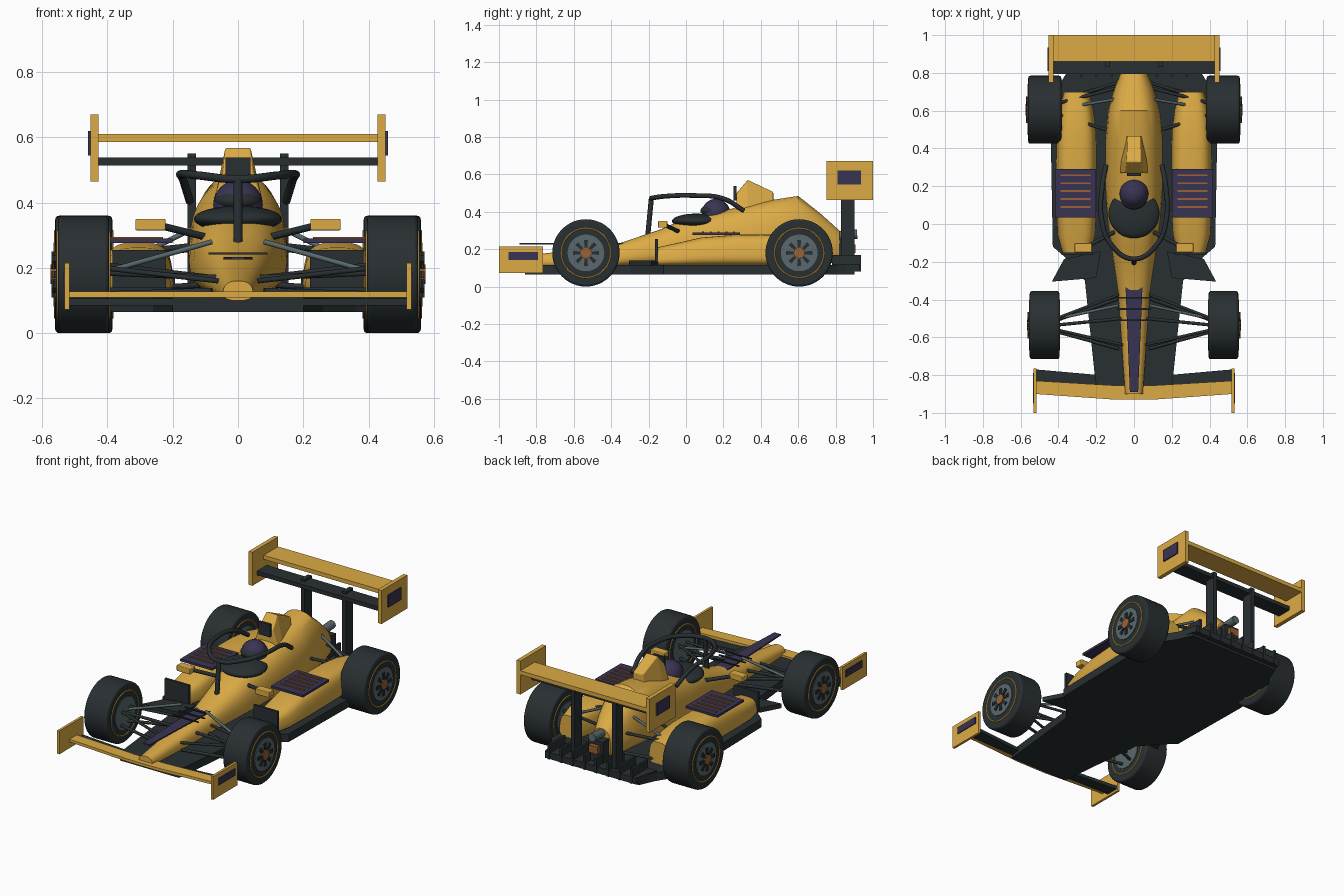
import bpy, bmesh, math
from mathutils import Vector

if "Cube" in bpy.data.objects:
    bpy.data.objects.remove(bpy.data.objects["Cube"])

def mat(name, c):
    m = bpy.data.materials.new(name)
    m.diffuse_color = (*c, 1)
    m.use_nodes = True
    m.node_tree.nodes["Principled BSDF"].inputs["Base Color"].default_value = m.diffuse_color
    return m

YEL = mat("yellow", (.72, .41, .06))
DARK = mat("carbon", (.022, .029, .032))
PUR = mat("purple", (.042, .034, .085))
ORG = mat("copper", (.32, .12, .035))
GREY = mat("rim_grey", (.10, .14, .15))

def finish(ob, m, smooth=False, bevel=0):
    ob.data.materials.append(m)
    if bevel:
        b = ob.modifiers.new("bevel", 'BEVEL')
        b.width, b.segments = bevel, 3
    if smooth:
        bpy.ops.object.select_all(action='DESELECT')
        ob.select_set(True)
        bpy.context.view_layer.objects.active = ob
        bpy.ops.object.shade_smooth_by_angle(angle=math.radians(32))
    return ob

def mesh(name, verts, faces, m, **kw):
    bm = bmesh.new()
    vs = [bm.verts.new(v) for v in verts]
    for f in faces:
        bm.faces.new([vs[i] for i in f])
    bmesh.ops.recalc_face_normals(bm, faces=bm.faces)
    me = bpy.data.meshes.new(name)
    bm.to_mesh(me)
    bm.free()
    ob = bpy.data.objects.new(name, me)
    bpy.context.collection.objects.link(ob)
    return finish(ob, m, **kw)

def bridge(name, rings, m, **kw):
    n = len(rings[0])
    faces = [(k*n+i, k*n+(i+1) % n, (k+1)*n+(i+1) % n, (k+1)*n+i)
             for k in range(len(rings)-1) for i in range(n)]
    faces += [tuple(range(n)), tuple((len(rings)-1)*n+i for i in range(n))]
    return mesh(name, [v for r in rings for v in r], faces, m, **kw)

def prism(name, pts, z0, z1, m, **kw):
    return bridge(name, [[(x, y, z) for x, y in pts] for z in (z0, z1)], m, **kw)

def box(name, x0, x1, y0, y1, z0, z1, m, **kw):
    return prism(name, [(x0, y0), (x1, y0), (x1, y1), (x0, y1)], z0, z1, m, **kw)

def loft(name, secs, m, cx=0, power=.75, taper=.25, n=32):
    # sections: y, half width, bottom, top
    rings = []
    for y, hw, z0, z1 in secs:
        ring = []
        for i in range(n):
            a = 2*math.pi*(i+.5)/n
            c, s = math.cos(a), math.sin(a)
            c, s = math.copysign(abs(c)**power, c), math.copysign(abs(s)**power, s)
            t = (s+1)/2
            ring.append((cx+hw*c*(1.1-taper*t), y, z0+(z1-z0)*t))
        rings.append(ring)
    return bridge(name, rings, m, smooth=True)

def rod(name, p0, p1, r, m, n=12, **kw):
    p0, p1 = Vector(p0), Vector(p1)
    d = (p1-p0).normalized()
    u = d.orthogonal().normalized()
    v = d.cross(u)
    rings = [[p+r*(math.cos(2*math.pi*i/n)*u+math.sin(2*math.pi*i/n)*v) for i in range(n)]
             for p in (p0, p1)]
    return bridge(name, rings, m, smooth=True, **kw)

def ball(name, loc, scale, m):
    bpy.ops.mesh.primitive_uv_sphere_add(segments=32, ring_count=16, location=loc)
    ob = bpy.context.object
    ob.name, ob.scale = name, scale
    return finish(ob, m, smooth=True)

# floor
half = [(.20, -.86), (.21, -.78), (.26, -.30), (.36, -.18), (.43, -.12), (.44, .43), (.42, .70), (.35, .81), (.31, .90)]
prism("floor", half + [(-x, y) for x, y in reversed(half)], .065, .115, DARK)

# main body from nose tip to tail
loft("main_body", [(-.90, .047, .10, .16), (-.65, .065, .10, .19), (-.36, .085, .105, .23),
                   (-.14, .118, .11, .305), (0, .138, .11, .365), (.15, .15, .115, .395), (.30, .153, .12, .43),
                   (.45, .153, .12, .462), (.60, .138, .12, .485), (.72, .105, .12, .39), (.82, .062, .13, .30)], YEL)
prism("nose_stripe", [(-.022, -.89), (.022, -.89), (.045, -.33), (-.045, -.33)], .225, .233, PUR)
for y in (-.39, -.45, -.51):
    box("nose_strap", -.09, .09, y-.004, y+.004, .241, .247, DARK)

# air intake above the engine cover
bridge("airbox", [[(-a, y, z0), (a, y, z0), (b, y, z1), (-b, y, z1)] for y, a, b, z0, z1 in
                  ((.27, .075, .045, .41, .50), (.33, .072, .038, .41, .57), (.467, .042, .034, .42, .505))], YEL, bevel=.006)
box("airbox_inlet", -.038, .038, .255, .27, .46, .538, DARK)

# cockpit, driver helmet and halo
ball("cockpit_opening", (0, .055, .35), (.135, .13, .04), DARK)
ball("helmet", (0, .16, .393), (.076, .076, .076), PUR)
ball("visor", (0, .147, .405), (.072, .07, .036), DARK)
path = [(.148, .31, .405), (.168, .2, .47), (.172, .03, .487), (.12, -.11, .483), (0, -.185, .472)]
path += [(-x, y, z) for x, y, z in reversed(path[:-1])]
cu = bpy.data.curves.new("halo_hoop", 'CURVE')
cu.dimensions, cu.bevel_depth, cu.bevel_resolution, cu.use_fill_caps = '3D', .013, 3, True
sp = cu.splines.new('BEZIER')
sp.bezier_points.add(len(path)-1)
for p, co in zip(sp.bezier_points, path):
    p.co, p.handle_left_type, p.handle_right_type = co, 'AUTO', 'AUTO'
halo = bpy.data.objects.new("halo_hoop", cu)
bpy.context.collection.objects.link(halo)
cu.materials.append(DARK)
rod("halo_pillar", (0, -.185, .475), (0, -.205, .265), .014, DARK)

# front wing main plane
wing = [(.10, -.93), (.52, -.90), (.52, -.83), (.10, -.855)]
prism("front_wing", wing + [(-x, y) for x, y in reversed(wing)], .11, .127, YEL)

# rear wing planes, exhaust, rain light
box("rear_wing_main", -.43, .43, .86, 1, .585, .61, YEL)
box("rear_wing_lower", -.43, .43, .795, .89, .513, .538, DARK)
rod("exhaust", (0, .78, .27), (0, .915, .28), .025, GREY, n=20)
box("rain_light", -.03, .03, .80, .905, .18, .225, ORG)
box("gearbox", -.05, .05, .78, .88, .11, .25, DARK)
prism("diffuser", [(-.35, .78), (.35, .78), (.31, .93), (-.31, .93)], .08, .12, DARK)
for i in range(8):
    x = -.28+.08*i
    box("diffuser_fin", x-.007, x+.007, .78, .935, .08, .17, DARK)

def wheel(name, s, y, x0, x1):
    R = .18
    rod(name+"_tyre", (s*x0, y, R), (s*x1, y, R), R, DARK, n=48, bevel=.012)
    for x in (x0, x1):
        bpy.ops.mesh.primitive_torus_add(location=(s*x, y, R), rotation=(0, math.pi/2, 0), major_radius=.132,
                                         minor_radius=.004, major_segments=48, minor_segments=8)
        bpy.context.object.name = name+"_stripe"
        finish(bpy.context.object, YEL, smooth=True)
    rod(name+"_rim", (s*(x0-.003), y, R), (s*(x1+.005), y, R), .098, GREY, n=40)
    for k in range(8):
        a = math.pi/4*k
        u, v = Vector((0, math.cos(a), math.sin(a))), Vector((0, -math.sin(a), math.cos(a)))
        c = Vector((0, y, R))
        bridge(name+"_spoke", [[c+Vector((s*x, 0, 0))+u*r+v*w for r, w in
                                ((.03, -.007), (.07, -.011), (.07, .011), (.03, .007))] for x in (x1, x1+.011)], DARK)
    rod(name+"_hub", (s*x1, y, R), (s*(x1+.014), y, R), .03, ORG, n=16)

for s, side in ((1, "right"), (-1, "left")):
    def mbox(name, x0, x1, *a, **kw):
        return box(side+"_"+name, *sorted((s*x0, s*x1)), *a, **kw)

    def mrod(name, p, q, r, m):
        return rod(side+"_"+name, (s*p[0], *p[1:]), (s*q[0], *q[1:]), r, m)

    wheel(side+"_front_wheel", s, -.535, .395, .552)
    wheel(side+"_rear_wheel", s, .605, .385, .56)

    # sidepod with inlet and cooling vent
    loft(side+"_sidepod", [(-.15, .073, .11, .21), (-.06, .098, .11, .23), (.08, .106, .11, .262), (.28, .107, .11, .278),
                           (.48, .104, .11, .278), (.60, .09, .11, .27), (.70, .066, .11, .25)], YEL, cx=s*.305, power=.6)
    mbox("inlet", .22, .385, -.165, -.15, .13, .255, DARK)
    mbox("vent", .20, .418, .035, .29, .276, .29, PUR)
    for k in range(5):
        y = .09+.042*k
        mbox("vent_slat", .23, .39, y-.005, y+.005, .285, .295, ORG)

    # bargeboard plate and mirror
    prism(side+"_bargeboard", [(s*x, y) for x, y in ((.37, -.185), (.175, -.145), (.2, -.285), (.435, -.305))], .112, .14, DARK)
    mbox("mirror", .222, .314, -.15, -.10, .315, .35, YEL, bevel=.004)
    mrod("mirror_stalk", (.24, -.115, .33), (.10, -.04, .295), .011, DARK)

    # front wing flap and endplate
    prism(side+"_front_flap", [(s*x, y) for x, y in ((.18, -.86), (.52, -.85), (.52, -.77), (.18, -.80))], .085, .106, DARK)
    mbox("front_endplate", .516, .531, -1, -.765, .072, .215, YEL)
    mbox("front_endplate_panel", .53, .536, -.95, -.79, .143, .186, PUR)

    # rear wing endplate and support
    mbox("rear_endplate", .427, .452, .75, 1, .464, .67, YEL)
    mbox("rear_endplate_panel", .45, .459, .81, .935, .545, .62, PUR)
    mbox("rear_wing_pillar", .128, .154, .83, .90, .10, .55, DARK)

    # suspension arms
    for p, q, r, m in (((.41, -.50, .21), (.07, -.37, .17), .008, DARK), ((.41, -.51, .12), (.07, -.39, .13), .009, DARK),
                       ((.41, -.57, .12), (.08, -.66, .13), .009, DARK), ((.41, -.56, .20), (.06, -.64, .16), .008, DARK),
                       ((.40, -.50, .19), (.08, -.43, .28), .008, GREY), ((.41, -.535, .185), (.06, -.50, .17), .009, DARK),
                       ((.40, .64, .24), (.09, .72, .26), .009, DARK), ((.40, .58, .24), (.12, .49, .27), .009, DARK),
                       ((.40, .65, .13), (.08, .75, .15), .009, DARK), ((.40, .61, .19), (.10, .66, .34), .008, GREY)):
        mrod("suspension_arm", p, q, r, m)
